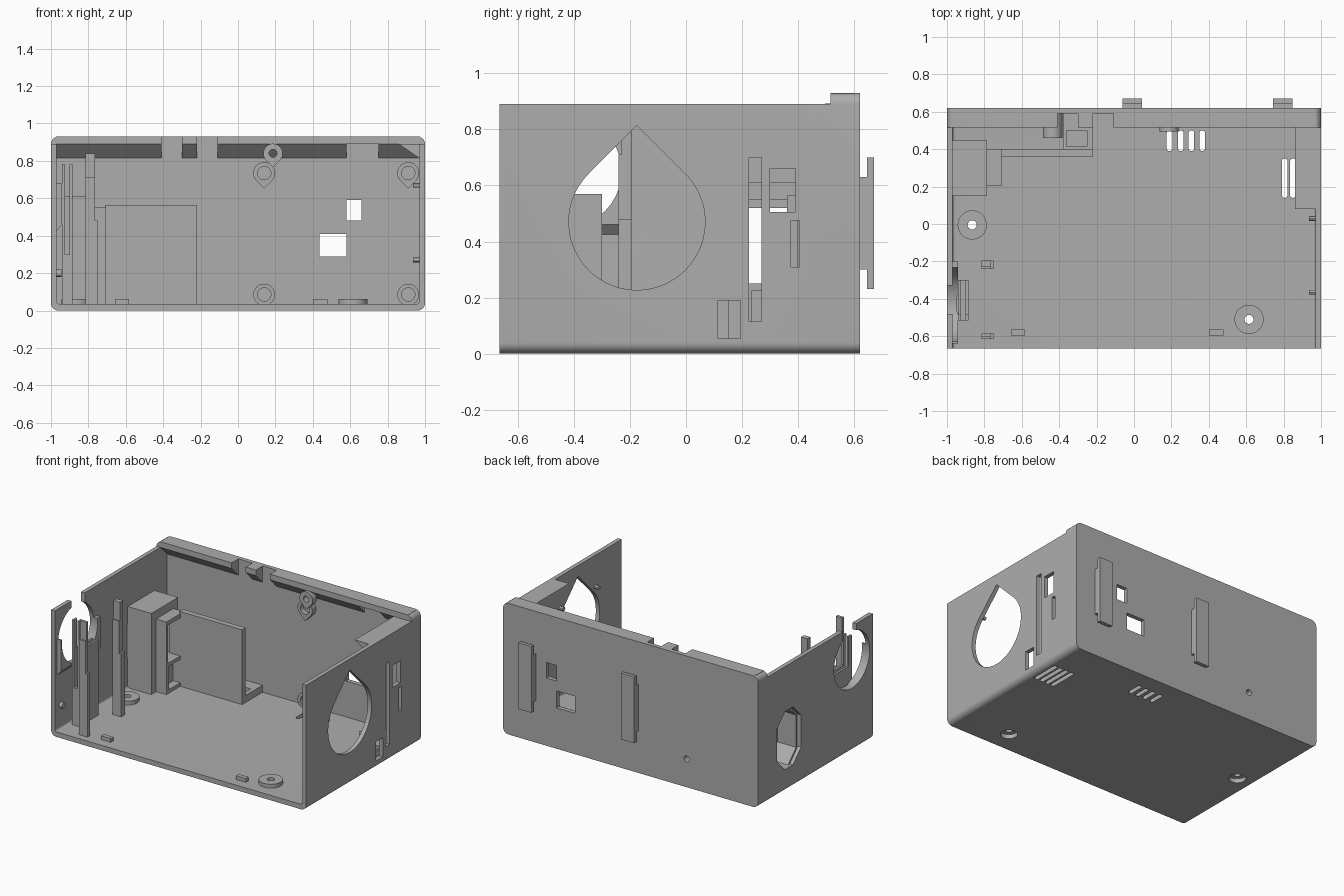
import bpy, bmesh, math

if "Cube" in bpy.data.objects:
    bpy.data.objects.remove(bpy.data.objects["Cube"], do_unlink=True)

grey = bpy.data.materials.new("plain grey")
grey.use_nodes = True
grey.diffuse_color = (0.42, 0.42, 0.42, 1)
grey.node_tree.nodes["Principled BSDF"].inputs["Base Color"].default_value = (0.42, 0.42, 0.42, 1)


# Extrude a 2D outline along an axis: x takes (y,z), y takes (x,z), z takes (x,y)
def prism(name, pts, axis, a, b):
    place = {"x": lambda u, v, t: (t, u, v),
             "y": lambda u, v, t: (u, t, v),
             "z": lambda u, v, t: (u, v, t)}[axis]
    bm = bmesh.new()
    lo = [bm.verts.new(place(u, v, a)) for u, v in pts]
    hi = [bm.verts.new(place(u, v, b)) for u, v in pts]
    bm.faces.new(lo)
    bm.faces.new(hi)
    n = len(pts)
    for i in range(n):
        j = (i + 1) % n
        bm.faces.new((lo[i], lo[j], hi[j], hi[i]))
    bmesh.ops.recalc_face_normals(bm, faces=bm.faces)
    mesh = bpy.data.meshes.new(name)
    bm.to_mesh(mesh)
    bm.free()
    mesh.materials.append(grey)
    ob = bpy.data.objects.new(name, mesh)
    bpy.context.collection.objects.link(ob)
    return ob


def rect(u0, u1, v0, v1):
    return [(u0, v0), (u1, v0), (u1, v1), (u0, v1)]


def box(name, x0, x1, y0, y1, z0, z1):
    return prism(name, rect(x0, x1, y0, y1), "z", z0, z1)


def arc(cx, cy, r, start, end, n):
    return [(cx + r * math.cos(math.radians(start + (end - start) * i / n)),
             cy + r * math.sin(math.radians(start + (end - start) * i / n))) for i in range(n + 1)]


def circle(cx, cy, r, n=40):
    return arc(cx, cy, r, 0, 360, n)[:-1]


def teardrop(cx, cy, r, up=1):
    return arc(cx, cy, r, 45 * up, -225 * up, 40) + [(cx, cy + up * r * math.sqrt(2))]


def rounded(u0, u1, v0, v1, r):
    return (arc(u0 + r, v0 + r, r, 180, 270, 8) + arc(u1 - r, v0 + r, r, 270, 360, 8)
            + arc(u1 - r, v1 - r, r, 0, 90, 8) + arc(u0 + r, v1 - r, r, 90, 180, 8))


def chamfered(u0, u1, v0, v1, c):
    return [(u0 + c, v0), (u1 - c, v0), (u1, v0 + c), (u1, v1 - c),
            (u1 - c, v1), (u0 + c, v1), (u0, v1 - c), (u0, v0 + c)]


# Subtract each cutter, then discard it
def cut(target, *cutters):
    for c in cutters:
        c.hide_render = True
        m = target.modifiers.new("cut", "BOOLEAN")
        m.operation, m.solver, m.object = "DIFFERENCE", "EXACT", c
        bpy.context.view_layer.objects.active = target
        bpy.ops.object.modifier_apply(modifier=m.name)
        bpy.data.objects.remove(c, do_unlink=True)


# Case shell: floor, two sides and back
shell = prism("case_shell", rounded(-1, 1, 0, 0.93, 0.04), "y", -0.665, 0.62)
cut(shell,
    prism("cavity", rounded(-0.97, 0.97, 0.035, 1.5, 0.015), "y", -0.9, 0.59),
    box("side_trim", -1.2, 1.2, -0.9, 0.515, 0.89, 1.2))

# Openings in the +x side
cut(shell, prism("drop_hole", teardrop(-0.175, 0.47, 0.243), "x", 0.9, 1.1))
for y0, y1, z0, z1 in [(0.225, 0.27, 0.115, 0.70), (0.30, 0.39, 0.505, 0.66),
                       (0.375, 0.405, 0.31, 0.475), (0.115, 0.195, 0.055, 0.19)]:
    cut(shell, box("side_window", 0.9, 1.1, y0, y1, z0, z1))

# Openings in the -x side
cut(shell,
    prism("round_hole", circle(-0.43, 0.65, 0.2), "x", -1.1, -0.9),
    box("round_hole_slot", -1.1, -0.9, -0.48, -0.33, 0.7, 1.1),
    prism("socket_hole", chamfered(0.14, 0.41, 0.16, 0.57, 0.09), "x", -1.1, -0.9))

# Openings in the back
cut(shell,
    box("back_window", 0.58, 0.66, 0.5, 0.7, 0.48, 0.59),
    box("back_window", 0.435, 0.58, 0.5, 0.7, 0.29, 0.41),
    prism("back_hole", circle(-0.44, 0.2, 0.022, 20), "y", 0.5, 0.7))

# Floor vents
for x in (0.19, 0.25, 0.307, 0.365):
    cut(shell, prism("vent", rounded(x - 0.015, x + 0.015, 0.39, 0.5, 0.014), "z", -0.1, 0.1))
for x in (0.805, 0.85, 0.895, 0.94):
    cut(shell, prism("vent", rounded(x - 0.015, x + 0.015, 0.14, 0.35, 0.014), "z", -0.1, 0.1))

# Floor screw bosses with a recess beneath
for x, y in [(-0.865, -0.005), (0.615, -0.51)]:
    cut(shell, prism("recess", circle(x, y, 0.055), "z", -0.1, 0.03),
        prism("screw_hole", circle(x, y, 0.024), "z", -0.1, 0.2))
    boss = prism("floor_boss", circle(x, y, 0.078), "z", 0.03, 0.062)
    cut(boss, prism("screw_hole", circle(x, y, 0.024), "z", -0.1, 0.2))

# Top lip along the back, with notches
lip = prism("back_lip", [(0.6, 0.93), (0.515, 0.93), (0.515, 0.89), (0.59, 0.815), (0.6, 0.815)],
            "x", -0.972, 0.972)
cut(lip,
    prism("trim_left", [(-1, 0.9), (-0.96, 0.95), (-1, 0.95)], "y", 0.4, 0.7),
    prism("trim_right", [(1, 0.9), (0.96, 0.95), (1, 0.95)], "y", 0.4, 0.7),
    box("notch", -0.41, -0.30, 0.4, 0.59, 0.7, 1.1),
    box("notch", -0.22, -0.11, 0.4, 0.59, 0.7, 1.1),
    box("notch", 0.58, 0.75, 0.4, 0.59, 0.7, 0.89))
prism("side_lip", [(0.86, 0.89), (0.975, 0.89), (0.975, 0.81)], "y", 0.08, 0.53)

# Screw bosses on the back wall
for x in (0.14, 0.91):
    for z in (0.735, 0.085):
        shape = teardrop(x, z, 0.058, -1) if z > 0.5 else circle(x, z, 0.058)
        boss = prism("wall_boss", shape, "y", 0.55, 0.592)
        cut(boss, prism("bore", circle(x, z, 0.036), "y", 0.5, 0.585))
lug = prism("lip_lug", teardrop(0.187, 0.84, 0.052, -1), "y", 0.495, 0.54)
cut(lug, prism("bore", circle(0.187, 0.84, 0.021), "y", 0.4, 0.7))
tube = prism("back_tube", circle(-0.435, 0.2, 0.052), "y", 0.46, 0.592)
cut(tube, prism("bore", circle(-0.44, 0.2, 0.022), "y", 0.4, 0.7))

# Hanging rails behind the back
for x in (-0.01, 0.795):
    box("rail_stem", x - 0.052, x + 0.052, 0.615, 0.646, 0.30, 0.63)
    box("rail_plate", x - 0.052, x + 0.052, 0.645, 0.67, 0.23, 0.70)

# Socket housing, bracket and divider
housing = box("socket_housing", -0.975, -0.785, 0.15, 0.45, 0.03, 0.61)
cut(housing,
    prism("socket_hole", chamfered(0.16, 0.41, 0.16, 0.57, 0.09), "x", -1.1, -0.83),
    box("socket_window", -1.1, -0.6, 0.2, 0.375, 0.25, 0.54))
bracket = box("bracket", -0.79, -0.705, 0.205, 0.40, 0.03, 0.55)
cut(bracket, box("bracket_gap", -0.76, -0.6, 0.235, 0.36, 0.06, 0.52),
    box("bracket_window", -0.85, -0.6, 0.225, 0.36, 0.25, 0.52))
box("bracket_shelf", -0.78, -0.705, 0.22, 0.37, 0.225, 0.25)
box("divider", -0.71, -0.22, 0.36, 0.40, 0.03, 0.565)
block = box("floor_block", -0.38, -0.22, 0.39, 0.595, 0.03, 0.085)
cut(block, box("pocket", -0.36, -0.25, 0.415, 0.5, 0.05, 0.2))

# Board posts, stepped towards the top
for name, y0, y1 in [("rear_post", -0.24, -0.195), ("front_post", -0.615, -0.585)]:
    box(name, -0.815, -0.75, y0, y1, 0.03, 0.48)
    box(name + "_middle", -0.815, -0.765, y0, y1, 0.48, 0.71)
    box(name + "_tip", -0.815, -0.765, y0 + 0.01, y1, 0.71, 0.84)

# Slotted holder beside the round hole
holder = box("holder", -0.94, -0.885, -0.515, -0.30, 0.03, 0.78)
cut(holder, box("holder_gap", -1, -0.8, -0.48, -0.28, 0.57, 0.9),
    box("holder_slot", -0.925, -0.9, -0.6, -0.2, 0.3, 0.9))
plate = prism("hole_guard", [(-0.975, 0.42), (-0.94, 0.46), (-0.94, 0.68), (-0.975, 0.68)],
              "y", -0.64, -0.2)
cut(plate, prism("guard_hole", circle(-0.43, 0.65, 0.2), "x", -1.1, -0.9))

# Small floor stops and wall nubs
for x in (-0.62, 0.44):
    box("floor_stop", x - 0.038, x + 0.038, -0.595, -0.565, 0.03, 0.062)
for y in (0.03, -0.365):
    for z in (0.27, 0.67):
        prism("wall_nub", circle(y, z, 0.013, 12), "x", 0.935, 0.975)
prism("wall_nub_left", circle(-0.6, 0.2, 0.02, 12), "x", -0.975, -0.945)

# Smooth curved faces, keep edges sharp
bpy.ops.object.select_all(action="DESELECT")
for ob in bpy.context.collection.objects:
    if ob.type == "MESH":
        ob.select_set(True)
        bpy.context.view_layer.objects.active = ob
bpy.ops.object.shade_smooth_by_angle(angle=math.radians(30))
